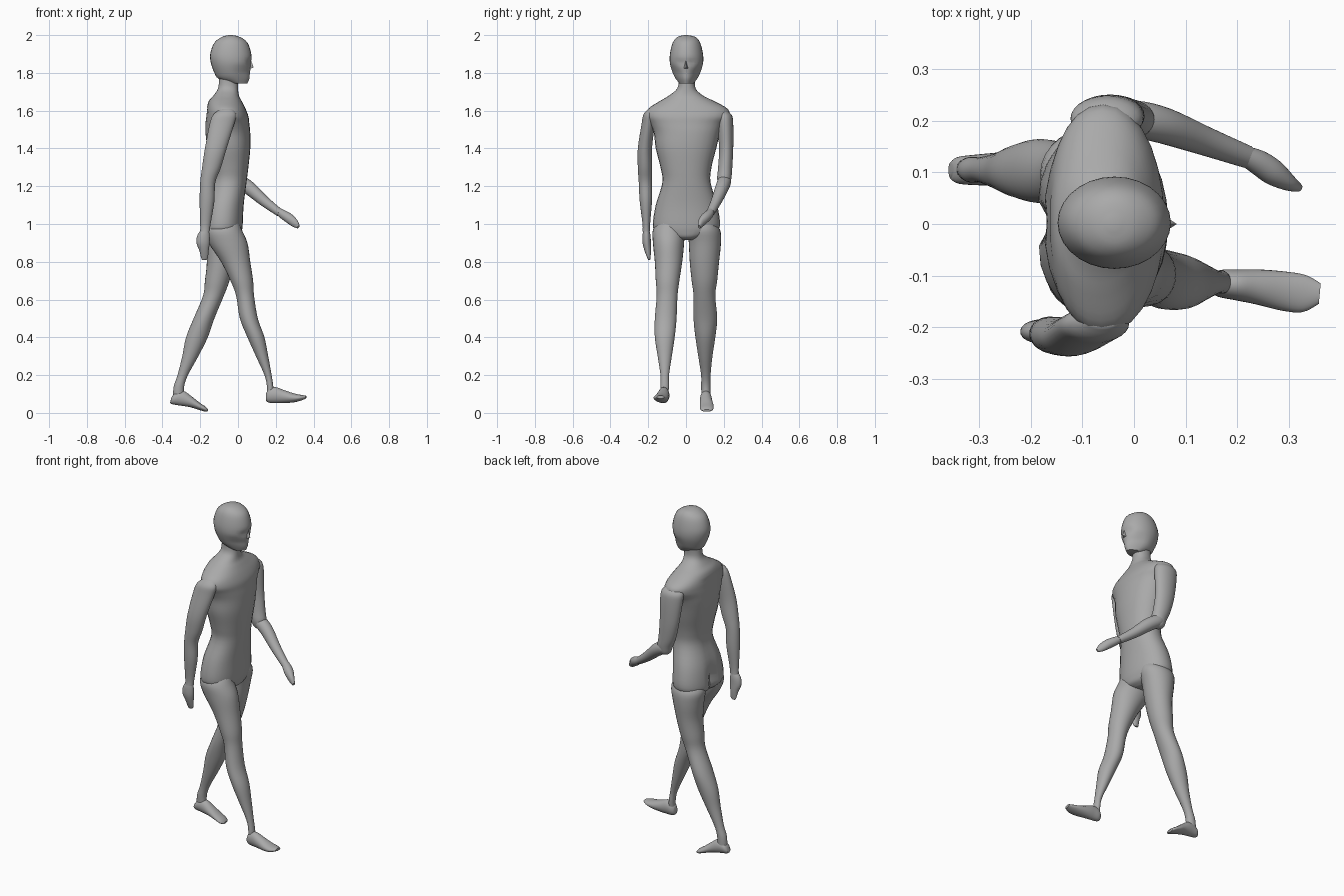
import bpy, bmesh, math
from mathutils import Vector

default_cube = bpy.data.objects.get("Cube")
if default_cube:
    bpy.data.objects.remove(default_cube, do_unlink=True)

skin = bpy.data.materials.new("plain grey")
skin.use_nodes = True
grey = (0.4, 0.4, 0.4, 1)
skin.diffuse_color = grey
skin.node_tree.nodes["Principled BSDF"].inputs["Base Color"].default_value = grey

SIDES = 28
STEPS = 4


def finish(name, bm):
    """Turn a bmesh into a smooth shaded object with the shared material."""
    bmesh.ops.recalc_face_normals(bm, faces=bm.faces[:])
    mesh = bpy.data.meshes.new(name)
    bm.to_mesh(mesh)
    bm.free()
    mesh.materials.append(skin)
    mesh.shade_smooth()
    mesh.set_sharp_from_angle(angle=math.radians(50))
    part = bpy.data.objects.new(name, mesh)
    bpy.context.collection.objects.link(part)
    return part


def smooth_rows(rows):
    """Catmull-Rom interpolation of every column of the section table."""
    result = []
    last = len(rows) - 1
    for i in range(last):
        window = [rows[max(i - 1, 0)], rows[i], rows[i + 1], rows[min(i + 2, last)]]
        for step in range(STEPS):
            t = step / STEPS
            result.append([
                b + t * ((c - a) + t * ((2*a - 5*b + 4*c - d) + t * (3*b - a - 3*c + d))) / 2
                for a, b, c, d in zip(*window)])
    return result + [list(rows[-1])]


def loft(name, sections, u, v, square=1.0, sculpt=None):
    """Skin elliptical sections (x, y, z, radius along u, radius along v)."""
    bm = bmesh.new()
    previous = None
    rings = []
    for x, y, z, a, b in smooth_rows(sections):
        ring = []
        for k in range(SIDES):
            angle = math.tau * k / SIDES
            c, s = math.cos(angle), math.sin(angle)
            c = math.copysign(abs(c) ** square, c)
            s = math.copysign(abs(s) ** square, s)
            point = Vector((x, y, z)) + u * (a * c) + v * (b * s)
            ring.append(bm.verts.new(sculpt(point, c) if sculpt else point))
        if previous:
            for k in range(SIDES):
                n = (k + 1) % SIDES
                bm.faces.new((previous[k], previous[n], ring[n], ring[k]))
        previous = ring
        rings.append(ring)
    bm.faces.new(rings[0])
    bm.faces.new(rings[-1])
    return finish(name, bm)


def upright(name, rows, **options):
    """Loft from level slices in centimetres: height, back, front, right, left."""
    sections = [((x0 + x1) / 200, (y0 + y1) / 200, z / 100, (x1 - x0) / 200, (y1 - y0) / 200)
                for z, x0, x1, y0, y1 in rows]
    return loft(name, sections, Vector((1, 0, 0)), Vector((0, 1, 0)), **options)


def limb(name, rows):
    """Loft along a slanted axis, rows in centimetres: centre, width, thickness."""
    sections = [[value / 100 for value in row] for row in rows]
    axis = Vector(sections[-1][:3]) - Vector(sections[0][:3])
    across = axis.cross(Vector((0, 0, 1))).normalized()
    return loft(name, sections, across, across.cross(axis).normalized())


def carve_back(point, facing):
    """Spine furrow, deepening between the buttocks."""
    depth = 0.007 + 0.026 * math.exp(-((point.z - 1.0) / 0.07) ** 2)
    if point.z > 1.62:
        depth = 0
    point.x += depth * max(0, -facing) * math.exp(-(point.y / 0.03) ** 2)
    return point


def shape_face(point, facing):
    """Narrow the jaw towards the front and sink the eye sockets."""
    front = max(0, facing)
    jaw = min(1, max(0, (1.85 - point.z) / 0.05))
    point.y *= 1 - 0.3 * jaw * front
    socket = math.exp(-((point.z - 1.855) / 0.016) ** 2)
    point.x -= 0.01 * front * socket * math.exp(-((abs(point.y) - 0.03) / 0.02) ** 2)
    return point


# Torso with neck and pelvis
upright("torso", [
    (178, -10, 0, -4, 5), (172, -10.5, 0, -4.5, 5), (168, -13, .5, -9, 9),
    (165, -15.5, 2, -14, 15), (161, -16.5, 4, -20, 22), (157, -17, 5.5, -21, 23),
    (153, -17.5, 6, -19, 20), (148, -17.5, 6.5, -17, 18), (140, -16.5, 6.5, -16, 16),
    (130, -14.5, 5.5, -13.5, 13.5), (122, -14, 4.5, -12.5, 13), (110, -17.5, 3, -16, 16.5),
    (100, -19, 2.5, -17.5, 18), (96, -18.5, 2, -16, 16), (93, -15, 1, -9, 9),
    (91.5, -10, -2, -4, 4)], square=0.92, sculpt=carve_back)

# Head and nose
upright("head", [
    (200, -5, -3, -1, 1), (199, -8.5, 1, -4.5, 5), (196, -12.5, 5, -7, 7.5),
    (190, -14.7, 7, -8.5, 9), (185, -14.3, 7, -8.5, 9), (180, -12.5, 6.3, -7, 7.5),
    (177, -10.5, 6, -5.5, 6), (174.5, -5, 5, -3.5, 4)], sculpt=shape_face)

nose = bmesh.new()
for x, y, z in [(.067, 0, 1.872), (.083, 0, 1.828), (.055, .018, 1.82),
                (.055, -.018, 1.82), (.04, 0, 1.85)]:
    nose.verts.new((x, y, z))
bmesh.ops.convex_hull(nose, input=nose.verts[:])
finish("nose", nose)

# Right arm, hanging back
upright("right_arm", [
    (161, -9, -3, -20, -17), (158, -13, -1, -22.5, -16), (153, -15, -2, -23.5, -16.5),
    (140, -17.5, -6, -25.5, -18), (130, -19, -9, -25.5, -18), (122, -20, -12, -25, -18),
    (112, -20.3, -12.5, -24.5, -18), (100, -20, -14.5, -23, -19), (96, -20, -15, -23, -19)])
upright("right_hand", [
    (97, -19.5, -15.5, -22.5, -19.5), (94, -21.5, -15, -23, -18.8), (90, -22, -15, -23, -18.6),
    (86, -20.5, -15.5, -22, -18.5), (82, -19.5, -16, -20.5, -18.8), (81, -19, -17, -20, -19)])

# Left arm, swinging forward
upright("left_upper_arm", [
    (161, -9, -3, 17, 20), (158, -12, 1, 16, 24), (153, -12, 2, 16.5, 25),
    (140, -10, 2, 17.5, 25), (130, -7.5, 3, 17, 24.5), (124, -5, 4, 16.5, 24),
    (120, -3.5, 3, 17.5, 23), (118.5, -1, 2, 19, 21)])
limb("left_forearm", [
    (-2, 21, 124.5, 2, 2), (0, 20.5, 123, 3.5, 3.5), (6, 19, 119, 3.5, 3.6),
    (14, 16, 112, 2.8, 2.8), (22, 13, 106, 2.2, 2.1)])
limb("left_hand", [
    (21, 13.5, 107, 1.8, 1.8), (24, 12, 105, 2.4, 2.4), (27, 10, 103, 2.5, 2.6),
    (30, 8, 100.5, 1.6, 2.2), (32, 7, 98.5, .8, 1)])

# Right leg, striding forward
upright("right_leg", [
    (102, -13, 0, -14, -4), (97, -17, 2, -17.5, -1), (90, -15.5, 5, -17.5, -1),
    (80, -9, 6.5, -16.5, -2), (70, -4, 8, -16, -3.5), (62, -1, 8.5, -15.5, -4.5),
    (50, 1, 10.5, -16.5, -5), (40, 5, 14, -16.5, -6), (30, 9.5, 16, -15, -7.5),
    (20, 14, 17.8, -13.5, -9), (14, 15.3, 18.7, -13.5, -9), (9, 15.3, 19, -13.5, -9.5)])
limb("right_foot", [
    (15, -11.5, 8.5, 1.6, 2.2), (16.5, -11.5, 9.2, 2.6, 3.8), (20, -11.8, 9.4, 3, 4.2),
    (24, -12.2, 8.7, 3.4, 3.5), (29, -13, 8, 3.8, 2.5), (33, -13.5, 8, 3.6, 1.6),
    (36, -13.5, 8.4, 2, .8)])

# Left leg, trailing behind
upright("left_leg", [
    (102, -14, 0, 4, 14), (97, -18, 1.5, 1, 18), (90, -17.5, 0, 1.5, 18.5),
    (80, -16.5, -2, 2, 17.5), (70, -17.5, -4.5, 3, 16.5), (62, -18.5, -7.5, 4, 15.5),
    (50, -23.5, -12.5, 4, 16.5), (40, -27.5, -16, 5, 15.5), (30, -29.5, -21, 6.5, 14),
    (20, -32, -26.5, 8, 13), (14, -34, -28.5, 8, 13), (8, -34.5, -28.5, 8.3, 13)])
limb("left_foot", [
    (-35.5, 10.3, 7, 1.6, 1.6), (-34, 10.4, 7.7, 2.6, 3.2), (-30, 10.5, 7.8, 3, 4),
    (-25, 10.7, 5.8, 3.3, 2.8), (-21, 11, 3.7, 3.6, 1.9), (-17.5, 11, 2, 3.4, 1.3),
    (-16, 11, 1.2, 2, .6)])
